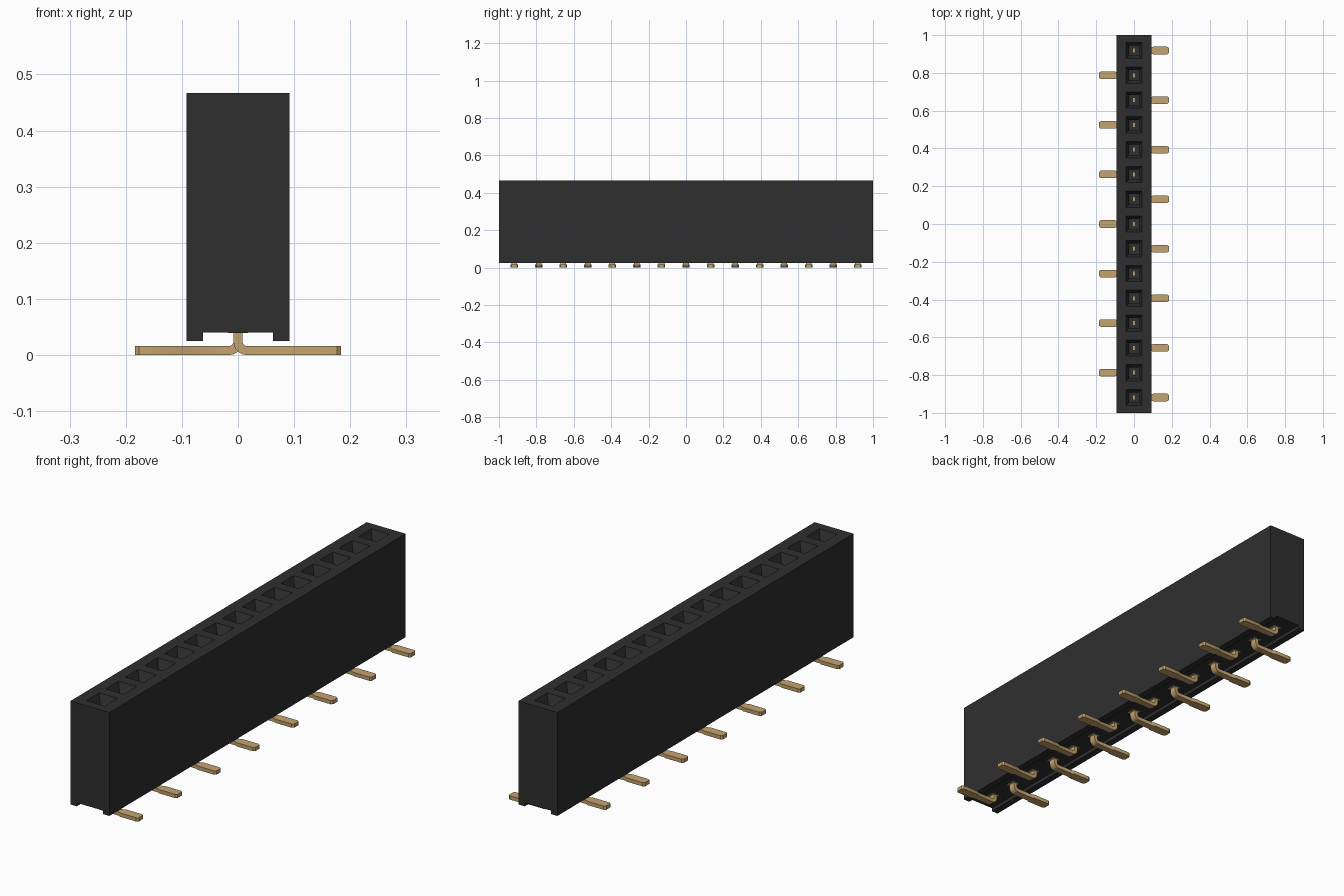
import bpy, bmesh, math
from mathutils import Vector

cube = bpy.data.objects.get("Cube")
if cube:
    bpy.data.objects.remove(cube, do_unlink=True)

COUNT, PITCH = 15, 0.1312
HALF_X, TOP, BASE = 0.092, 0.467, 0.025
pin_ys = [(i - (COUNT - 1) / 2) * PITCH for i in range(COUNT)]


def material(name, colour):
    m = bpy.data.materials.new(name)
    m.use_nodes = True
    m.diffuse_color = (*colour, 1)
    bsdf = next(n for n in m.node_tree.nodes if n.type == 'BSDF_PRINCIPLED')
    bsdf.inputs["Base Color"].default_value = (*colour, 1)
    return m


black = material("black plastic", (0.028, 0.028, 0.028))
gold = material("gold metal", (0.55, 0.37, 0.16))


def mesh_from(bm, name, mat):
    bmesh.ops.remove_doubles(bm, verts=bm.verts, dist=1e-5)
    bmesh.ops.recalc_face_normals(bm, faces=bm.faces)
    me = bpy.data.meshes.new(name)
    bm.to_mesh(me)
    bm.free()
    me.materials.append(mat)
    return me


def place(me, name, loc=(0, 0, 0), turn=0.0):
    ob = bpy.data.objects.new(name, me)
    ob.location = loc
    ob.rotation_euler.z = turn
    bpy.context.collection.objects.link(ob)
    return ob


def bridge(bm, a, b):
    for i in range(4):
        j = (i + 1) % 4
        bm.faces.new((a[i], a[j], b[j], b[i]))


# Housing: channelled profile run along y, one cell per socket
profile = [(-HALF_X, TOP), (-HALF_X, BASE), (-0.062, BASE), (-0.062, 0.04),
           (0.062, 0.04), (0.062, BASE), (HALF_X, BASE), (HALF_X, TOP)]
bounds = [-1.0] + [(a + b) / 2 for a, b in zip(pin_ys, pin_ys[1:])] + [1.0]
socket = [(0.043, TOP), (0.027, TOP - 0.04), (0.027, 0.2)]   # half size, height

bm = bmesh.new()


def rect(x, y0, y1, z):
    return [bm.verts.new(p) for p in
            ((-x, y0, z), (x, y0, z), (x, y1, z), (-x, y1, z))]


for y, y0, y1 in zip(pin_ys, bounds, bounds[1:]):
    a = [bm.verts.new((x, y0, z)) for x, z in profile]
    b = [bm.verts.new((x, y1, z)) for x, z in profile]
    for i in range(len(profile) - 1):
        bm.faces.new((a[i], a[i + 1], b[i + 1], b[i]))
    # Tapered mouth and straight square hole
    rings = [rect(HALF_X, y0, y1, TOP)]
    rings += [rect(s, y - s, y + s, z) for s, z in socket]
    for r, s in zip(rings, rings[1:]):
        bridge(bm, r, s)
    bm.faces.new(rings[-1])
for y in (-1, 1):
    bm.faces.new([bm.verts.new((x, y, z)) for x, z in profile])
place(mesh_from(bm, "housing", black), "housing")

# Pin: flat strip swept down, round the bend and out along the foot
T = 0.008                                    # half thickness
out, down = Vector((1, 0, 0)), Vector((0, 0, -1))
stations = [(Vector((0, 0, 0.28)), out, 0.013), (Vector((0, 0, 0.06)), out, 0.015)]
centre = Vector((0.016, 0, 0.024))
for k in range(7):
    t = math.pi / 2 * k / 6
    inward = Vector((math.cos(t), 0, math.sin(t)))
    stations.append((centre - inward * 0.016, inward, 0.015))
up = -down
for x, w in ((0.09, 0.015), (0.1, 0.02), (0.176, 0.02), (0.184, 0.014)):
    stations.append((Vector((x, 0, T)), up, w))

bm = bmesh.new()
rings = []
for p, n, w in stations:
    side = Vector((0, w, 0))
    rings.append([bm.verts.new(q) for q in
                  (p - n * T - side, p + n * T - side,
                   p + n * T + side, p - n * T + side)])
for r, s in zip(rings, rings[1:]):
    bridge(bm, r, s)
bm.faces.new(rings[0])
bm.faces.new(rings[-1])
pin_mesh = mesh_from(bm, "pin", gold)

# Contact base, almost flush with the channel floor
bm = bmesh.new()
bmesh.ops.create_cube(bm, size=1)
bmesh.ops.scale(bm, vec=(0.036, 0.04, 0.006), verts=bm.verts)
base_mesh = mesh_from(bm, "contact_base", gold)

# Feet point alternately left and right
for i, y in enumerate(pin_ys):
    place(pin_mesh, f"pin_{i + 1}", (0, y, 0), math.pi * (i % 2))
    place(base_mesh, f"contact_base_{i + 1}", (0, y, 0.0422))

# Smooth the pin bends, keep the edges sharp
pin = bpy.data.objects["pin_1"]
bpy.ops.object.select_all(action='DESELECT')
pin.select_set(True)
bpy.context.view_layer.objects.active = pin
bpy.ops.object.shade_smooth_by_angle(angle=math.radians(30))
